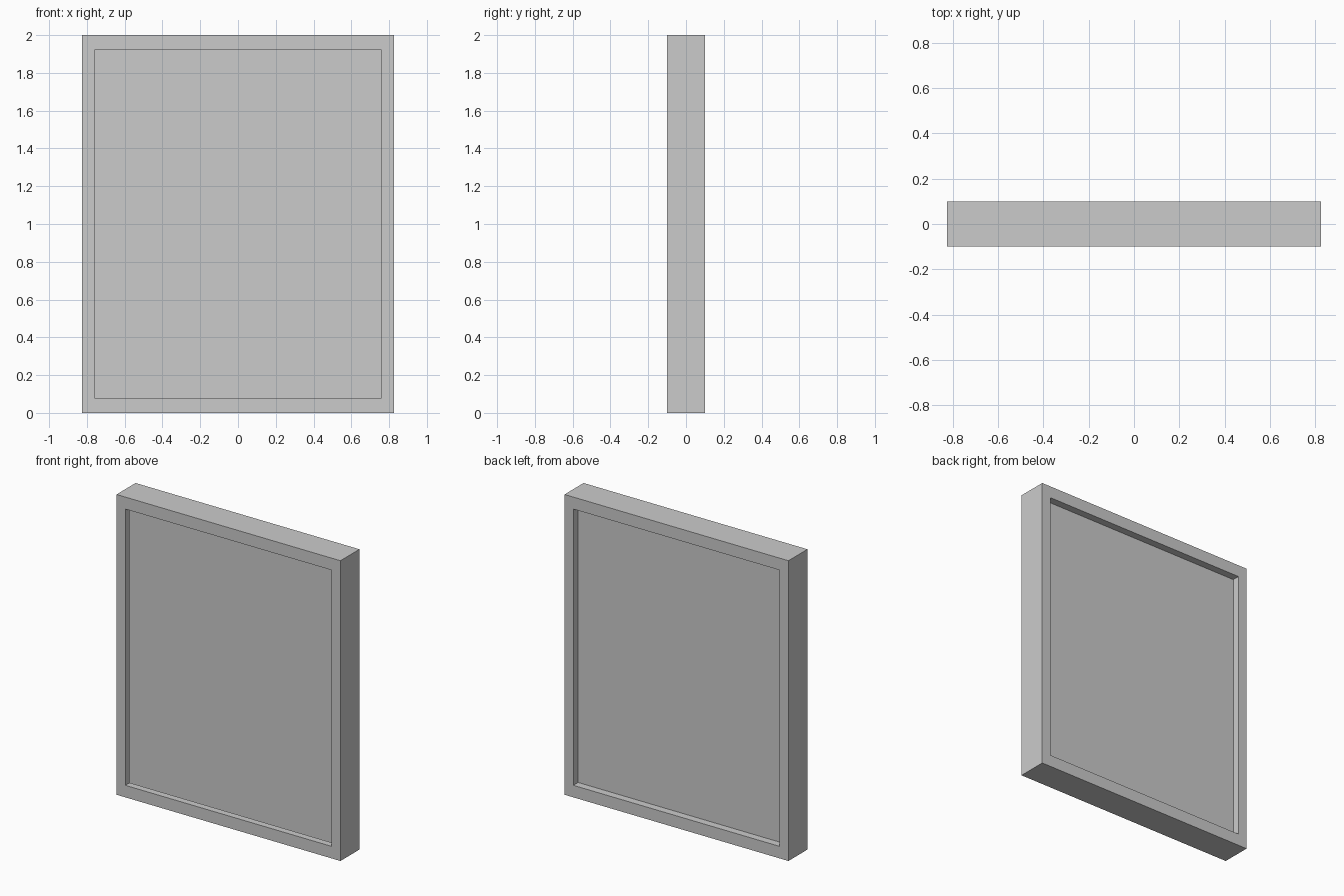
import bpy
import bmesh

if "Cube" in bpy.data.objects:
    bpy.data.objects.remove(bpy.data.objects["Cube"])

W, H, D = 0.825, 2.0, 0.1      # half width, height, half depth
BX, BZ = 0.065, 0.08           # border widths: sides, top and bottom
FRONT, BACK = -0.02, 0.05      # panel faces
LIP = -0.055                   # back of the front lip


def make_object(name, bm):
    bmesh.ops.recalc_face_normals(bm, faces=bm.faces)
    mesh = bpy.data.meshes.new(name)
    bm.to_mesh(mesh)
    bm.free()
    obj = bpy.data.objects.new(name, mesh)
    bpy.context.collection.objects.link(obj)
    return obj


# Frame: a cross-section (inset fraction of the border, y) swept round four corners
profile = [(0, -D), (1, -D), (1, LIP), (0.6, LIP), (0.6, FRONT),
           (1, FRONT), (1, D), (0, D)]
bm = bmesh.new()
rings = []
for sx, sz in [(-1, -1), (1, -1), (1, 1), (-1, 1)]:
    rings.append([bm.verts.new((sx * (W - t * BX), y, H / 2 + sz * (H / 2 - t * BZ)))
                  for t, y in profile])
n = len(profile)
for i in range(4):
    a, b = rings[i], rings[(i + 1) % 4]
    for j in range(n):
        k = (j + 1) % n
        bm.faces.new((a[j], a[k], b[k], b[j]))
make_object("frame", bm)

# Panel filling the frame opening
bm = bmesh.new()
bmesh.ops.create_cube(bm, size=1)
bmesh.ops.scale(bm, vec=(2 * (W - BX), BACK - FRONT, H - 2 * BZ), verts=bm.verts)
bmesh.ops.translate(bm, vec=(0, (FRONT + BACK) / 2, H / 2), verts=bm.verts)
make_object("panel", bm)
